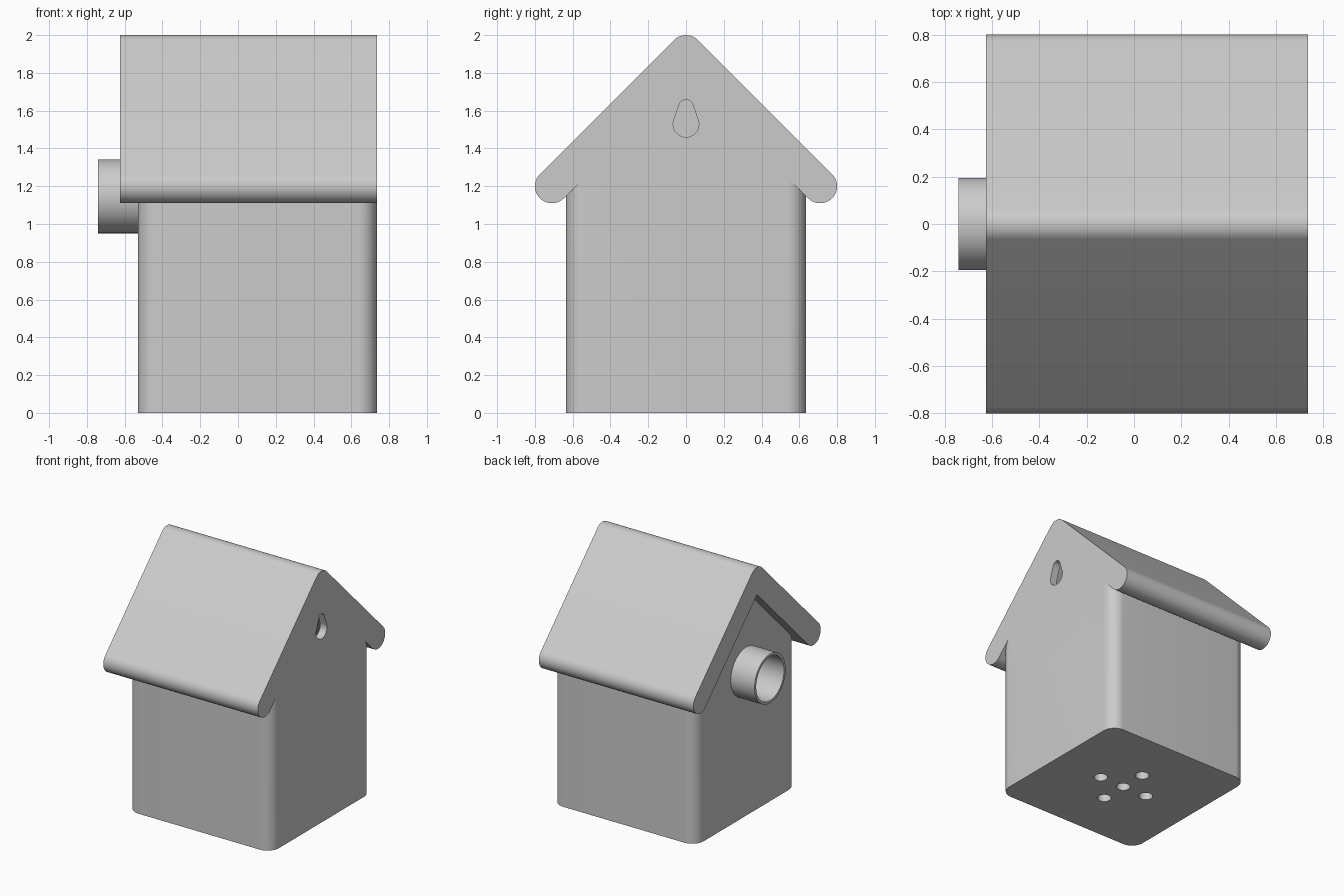
import bpy, bmesh
from math import sin, cos, pi, sqrt, asin

if "Cube" in bpy.data.objects:
    bpy.data.objects.remove(bpy.data.objects["Cube"])

grey = bpy.data.materials.new("light_grey")
grey.diffuse_color = (0.6, 0.6, 0.6, 1)
grey.use_nodes = True
grey.node_tree.nodes["Principled BSDF"].inputs["Base Color"].default_value = grey.diffuse_color


def arc(cx, cy, r, a0, a1, n=20):
    return [(cx + r * cos(a0 + (a1 - a0) * i / n), cy + r * sin(a0 + (a1 - a0) * i / n))
            for i in range(n + 1)]


def circle(cx, cy, r, n=64):
    return arc(cx, cy, r, 0, 2 * pi, n)[:-1]


def prism(name, pts, axis, lo, hi):
    """Extrude a profile: (y, z) points along x, or (x, y) points along z."""
    bm = bmesh.new()
    place = (lambda p, h: (h, *p)) if axis == 'x' else (lambda p, h: (*p, h))
    bottom = [bm.verts.new(place(p, lo)) for p in pts]
    top = [bm.verts.new(place(p, hi)) for p in pts]
    bm.faces.new(bottom[::-1])
    bm.faces.new(top)
    for i in range(len(pts)):
        j = (i + 1) % len(pts)
        bm.faces.new((bottom[i], bottom[j], top[j], top[i]))
    bmesh.ops.recalc_face_normals(bm, faces=bm.faces)
    me = bpy.data.meshes.new(name)
    bm.to_mesh(me)
    bm.free()
    me.materials.append(grey)
    ob = bpy.data.objects.new(name, me)
    bpy.context.collection.objects.link(ob)
    return ob


def combine(target, other, operation):
    """Apply a boolean and discard the second object."""
    mod = target.modifiers.new(operation, 'BOOLEAN')
    mod.operation, mod.object, mod.solver = operation, other, 'EXACT'
    bpy.context.view_layer.objects.active = target
    bpy.ops.object.modifier_apply(modifier=mod.name)
    bpy.data.objects.remove(other)


def gable(half, base, peak):
    return [(-half, base), (half, base), (half, peak - half), (0, peak), (-half, peak - half)]


X0, X1, HALF, WALL = -0.53, 0.735, 0.635, 0.06
R = 0.1
MID = (X0 + X1) / 2

# Body: rounded-corner box trimmed to a gable
plan = []
for k, (cx, cy) in enumerate([(X1 - R, HALF - R), (X0 + R, HALF - R),
                              (X0 + R, -HALF + R), (X1 - R, -HALF + R)]):
    plan += arc(cx, cy, R, k * pi / 2, (k + 1) * pi / 2, 12)
house = prism("birdhouse", plan, 'z', 0, 1.95)
combine(house, prism("gable_trim", gable(0.8, -0.1, 1.86), 'x', -1, 1), 'INTERSECT')

# Roof: rounded ridge and eaves with a V-shaped underside
T = 0.09
profile = (arc(0.71, 1.2, T, -0.75 * pi, 0.25 * pi) + arc(0, 1.91, T, 0.25 * pi, 0.75 * pi)
           + arc(-0.71, 1.2, T, 0.75 * pi, 1.75 * pi) + [(0, 1.91 - T * sqrt(2))])
combine(house, prism("roof", profile, 'x', -0.625, X1), 'UNION')

# Entrance tube
combine(house, prism("entrance_tube", circle(0, 1.146, 0.195), 'x', -0.74, X0 + 0.03), 'UNION')

# Hollow inside and entrance bore
cavity = prism("cavity", gable(HALF - WALL, WALL, 1.72), 'x', X0 + WALL, X1 - WALL)
combine(house, cavity, 'DIFFERENCE')
combine(house, prism("entrance_bore", circle(0, 1.146, 0.175), 'x', -0.9, X0 + 0.2), 'DIFFERENCE')

# Hanging keyhole in the back wall
big, small, zb, zs = 0.068, 0.038, 1.528, 1.62
a = asin((big - small) / (zs - zb))
keyhole = arc(0, zs, small, a, pi - a) + arc(0, zb, big, pi - a, 2 * pi + a, 32)
combine(house, prism("keyhole", keyhole, 'x', X1 - 0.2, X1 + 0.1), 'DIFFERENCE')

# Drain holes in the floor
for dx, dy in [(0, 0), (0.213, 0), (-0.213, 0), (0, 0.213), (0, -0.213)]:
    combine(house, prism("drain_hole", circle(MID + dx, dy, 0.05, 32), 'z', -0.1, 0.2), 'DIFFERENCE')

# Smooth rounded surfaces, keep edges crisp
bpy.ops.object.select_all(action='DESELECT')
house.select_set(True)
bpy.context.view_layer.objects.active = house
bpy.ops.object.shade_smooth_by_angle(angle=pi / 6)
